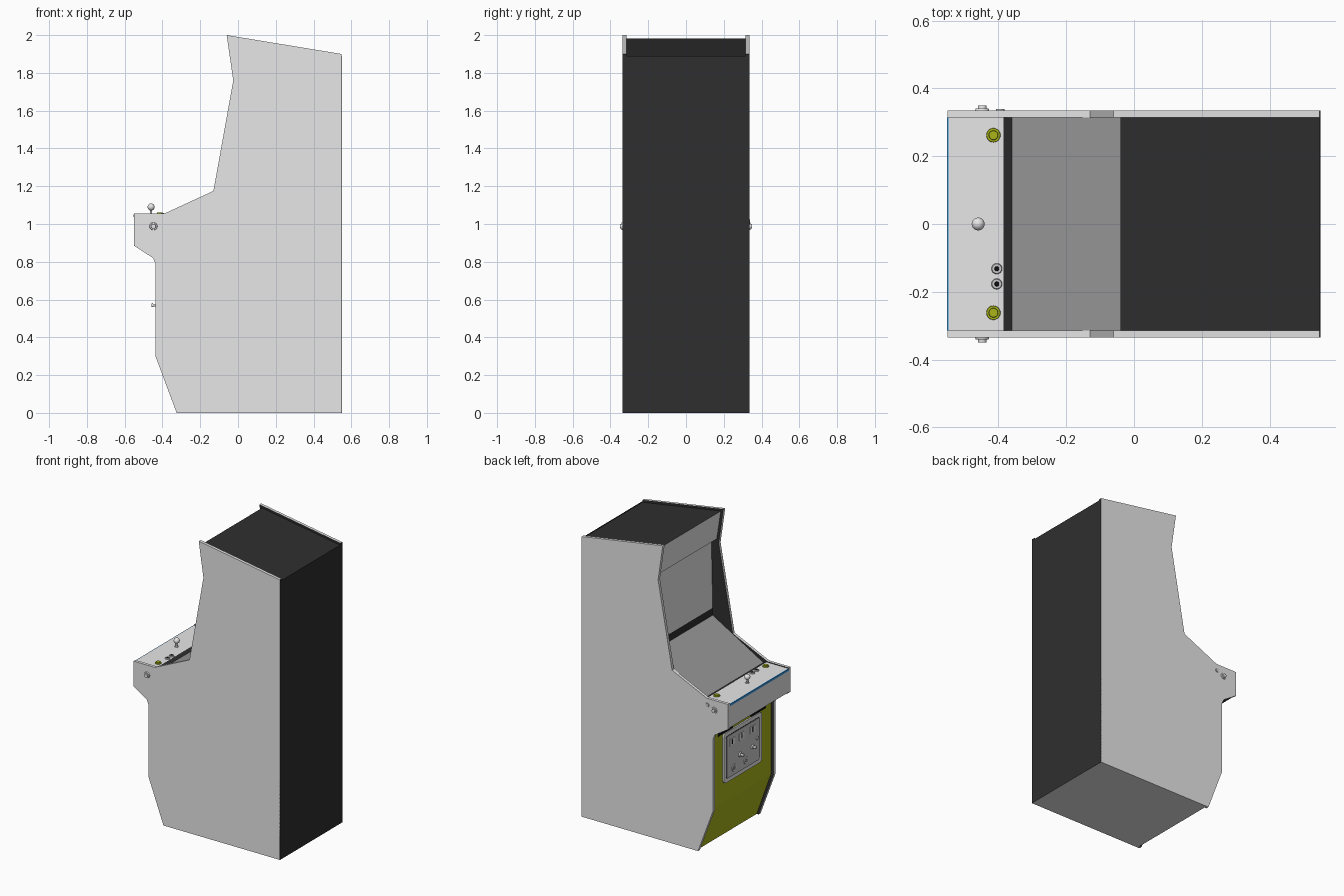
import bpy, bmesh, math
from mathutils import Matrix, Vector

cube = bpy.data.objects.get("Cube")
if cube:
    bpy.data.objects.remove(cube, do_unlink=True)


def material(name, r, g, b):
    m = bpy.data.materials.new(name)
    m.use_nodes = True
    m.diffuse_color = (r, g, b, 1)
    m.node_tree.nodes["Principled BSDF"].inputs["Base Color"].default_value = (r, g, b, 1)
    return m


WHITE = material("pale grey", .8, .8, .8)
DARK = material("charcoal", .028, .028, .028)
GREY = material("mid grey", .32, .32, .32)
YELLOW = material("olive yellow", .40, .46, .01)
BLUE = material("blue", .04, .3, .7)
METAL = material("metal grey", .6, .6, .6)
BLACK = material("black", .005, .005, .005)


def finish(bm, name, mats, smooth=False):
    mesh = bpy.data.meshes.new(name)
    bmesh.ops.recalc_face_normals(bm, faces=bm.faces)
    bm.to_mesh(mesh)
    bm.free()
    ob = bpy.data.objects.new(name, mesh)
    bpy.context.collection.objects.link(ob)
    for m in mats:
        mesh.materials.append(m)
    if smooth:
        bpy.ops.object.select_all(action='DESELECT')
        ob.select_set(True)
        bpy.context.view_layer.objects.active = ob
        bpy.ops.object.shade_smooth_by_angle(angle=math.radians(40))
    return ob


def extrude_profile(points, y0, y1):
    """Prism of an xz outline; returns the mesh and its wall faces in outline order."""
    bm = bmesh.new()
    a = [bm.verts.new((x, y0, z)) for x, z in points]
    b = [bm.verts.new((x, y1, z)) for x, z in points]
    bm.faces.new(a)
    bm.faces.new(b[::-1])
    n = len(points)
    walls = [bm.faces.new((a[i], b[i], b[(i + 1) % n], a[(i + 1) % n])) for i in range(n)]
    return bm, walls


def box(name, centre, size, mat, bevel=0.0):
    bm = bmesh.new()
    bmesh.ops.create_cube(bm, size=1, matrix=Matrix.Translation(centre) @ Matrix.Diagonal((*size, 1)))
    if bevel:  # round the corners seen from the front
        edges = [e for e in bm.edges if abs(e.verts[0].co.x - e.verts[1].co.x) > 1e-5]
        bmesh.ops.bevel(bm, geom=edges, offset=bevel, segments=4, affect='EDGES', profile=.5)
    return finish(bm, name, [mat])


def turned(name, base, axis, rings, mat):
    """Stack of cones along an axis: rings are (bottom radius, top radius, height)."""
    bm = bmesh.new()
    turn = Vector((0, 0, 1)).rotation_difference(Vector(axis)).to_matrix().to_4x4()
    at = 0
    for r1, r2, h in rings:
        move = Matrix.Translation(base) @ turn @ Matrix.Translation((0, 0, at + h / 2))
        bmesh.ops.create_cone(bm, cap_ends=True, segments=20, radius1=r1, radius2=r2, depth=h, matrix=move)
        at += h
    return finish(bm, name, [mat], True)


# Side panels: dark inside and along the back edge
side = [(-.325, 0), (.548, 0), (.548, 1.9), (-.06, 2), (-.025, 1.76), (-.13, 1.175), (-.39, 1.055),
        (-.55, 1.055), (-.55, .885), (-.45, .82), (-.437, .79), (-.437, .3)]
for label, s in (("left", 1), ("right", -1)):
    bm, walls = extrude_profile(side, s * .315, s * .335)
    bm.normal_update()
    for f in bm.faces:
        c = f.calc_center_median()
        inner = abs(f.normal.y) > .9 and abs(c.y) < .32
        back = c.x > .54
        f.material_index = int(inner or back)
    finish(bm, label + "_side_panel", [WHITE, DARK])

# Cabinet body: each point carries the colour of the wall that follows it
body = [(-.31, 0, 0), (.55, 0, 1), (.55, 1.885, 1), (-.04, 1.982, 0), (-.01, 1.785, 1), (.03, 1.755, 0),
        (.02, 1.31, 1), (.02, 1.26, 2), (-.36, 1.04, 1), (-.385, 1.05, 0), (-.548, 1.05, 0),
        (-.548, .888, 1), (-.44, .82, 1), (-.417, .8, 3), (-.417, .3, 3)]
bm, walls = extrude_profile([p[:2] for p in body], -.315, .315)
for f, p in zip(walls, body):
    f.material_index = p[2]
finish(bm, "cabinet_body", [WHITE, DARK, GREY, YELLOW])

# Console trim, back sheet and speaker vents
box("console_trim", (-.549, 0, 1.043), (.006, .63, .014), BLUE)
box("back_sheet", (.5485, 0, .945), (.003, .67, 1.89), DARK)
for s in (1, -1):
    box("speaker_vent", (-.418, s * .175, .785), (.006, .16, .03), BLACK)

# Controls on the console
for s in (1, -1):
    turned("start_button", (-.415, s * .262, 1.05), (0, 0, 1),
           [(.021, .02, .005), (.014, .013, .006)], YELLOW)
    turned("side_button", (-.448, s * .335, .988), (0, s, 0),
           [(.021, .019, .006), (.013, .012, .008)], WHITE)
for y in (-.132, -.177):
    turned("fire_button", (-.405, y, 1.05), (0, 0, 1), [(.016, .014, .007)], METAL)
    turned("fire_button_cap", (-.405, y, 1.057), (0, 0, 1), [(.007, .006, .003)], BLACK)
turned("small_side_button", (-.395, .335, 1.01), (0, 1, 0), [(.013, .012, .005)], METAL)
turned("joystick_shaft", (-.46, 0, 1.05), (0, 0, 1), [(.013, .011, .004), (.006, .006, .03)], METAL)
bm = bmesh.new()
bmesh.ops.create_uvsphere(bm, u_segments=20, v_segments=12, radius=.019,
                          matrix=Matrix.Translation((-.46, 0, 1.09)))
finish(bm, "joystick_ball", [WHITE], True)

# Coin door
box("coin_door_frame", (-.42, 0, .6), (.014, .41, .34), WHITE, .025)
box("coin_door_gap", (-.4265, 0, .6), (.003, .36, .29), DARK, .015)
box("coin_door", (-.428, 0, .6), (.004, .35, .28), METAL, .012)
for y in (.1, -.03):
    turned("coin_return", (-.43, y, .505), (-1, 0, 0), [(.024, .022, .004)], WHITE)
    turned("coin_return_hole", (-.434, y, .505), (-1, 0, 0), [(.015, .015, .001)], GREY)
for y in (.035, -.1):
    turned("coin_knob", (-.43, y, .57), (-1, 0, 0),
           [(.016, .014, .008), (.007, .007, .012), (.011, .009, .008)], WHITE)
for y in (.12, .02, -.1):
    box("coin_slot_plate", (-.431, y, .69), (.004, .055, .045), WHITE)
    box("coin_slot", (-.4335, y, .69), (.002, .008, .032), BLACK)
turned("door_lock", (-.43, -.15, .61), (-1, 0, 0), [(.012, .011, .006)], WHITE)
